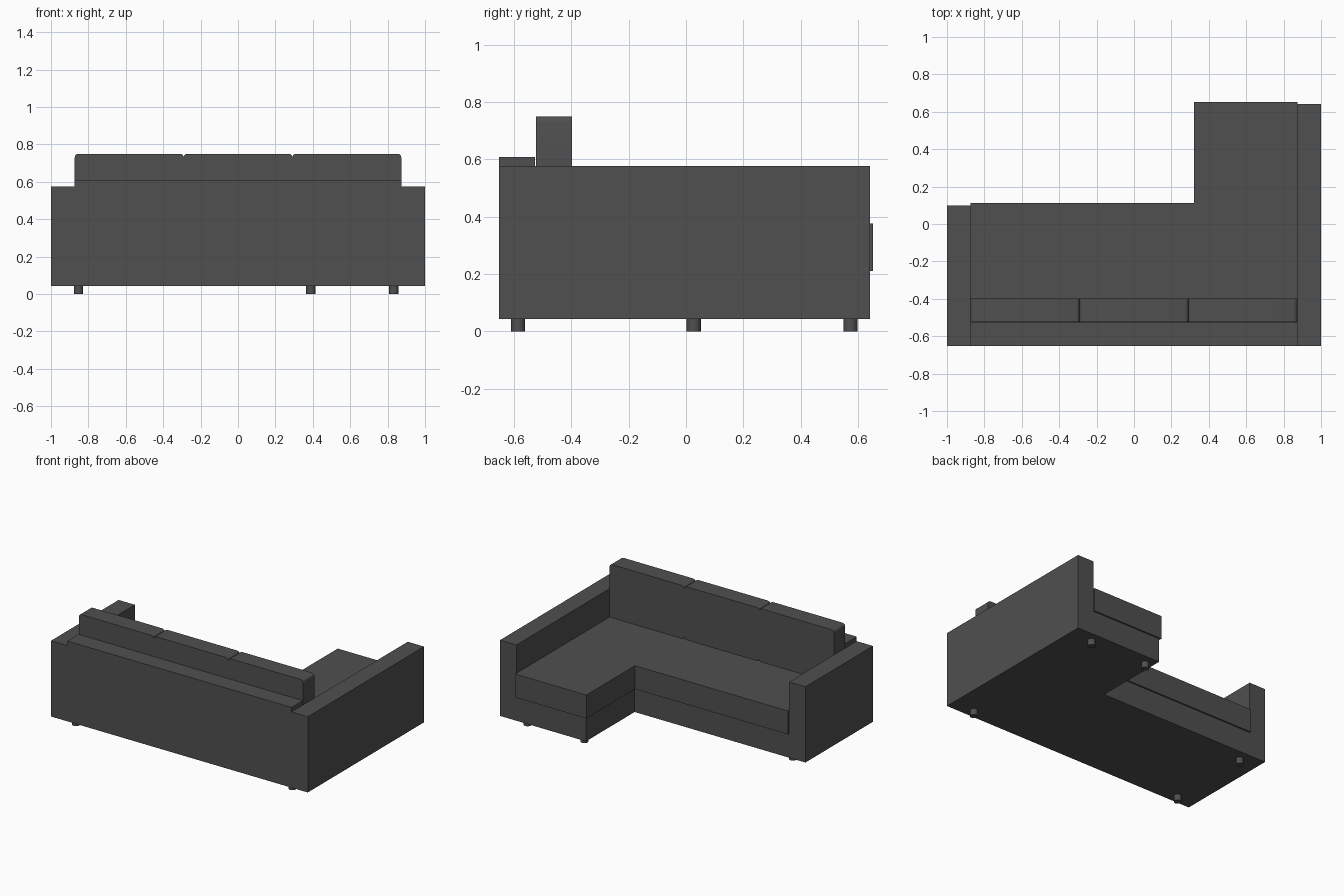
import bpy, bmesh
from math import pi, sin, cos

if "Cube" in bpy.data.objects:
    bpy.data.objects.remove(bpy.data.objects["Cube"])

fabric = bpy.data.materials.new("charcoal_fabric")
fabric.diffuse_color = (0.08, 0.08, 0.08, 1)
fabric.use_nodes = True
fabric.node_tree.nodes["Principled BSDF"].inputs["Base Color"].default_value = fabric.diffuse_color


def prism(name, pts, lo, hi, axis="z"):
    """Extrude a closed outline along z (points are x, y) or y (points are x, z)."""
    bm = bmesh.new()
    place = (lambda a, b: (a, b, lo)) if axis == "z" else (lambda a, b: (a, lo, b))
    face = bm.faces.new([bm.verts.new(place(a, b)) for a, b in pts])
    ext = bmesh.ops.extrude_face_region(bm, geom=[face])
    move = (0, 0, hi - lo) if axis == "z" else (0, hi - lo, 0)
    verts = [g for g in ext["geom"] if isinstance(g, bmesh.types.BMVert)]
    bmesh.ops.translate(bm, verts=verts, vec=move)
    bmesh.ops.recalc_face_normals(bm, faces=bm.faces[:])
    mesh = bpy.data.meshes.new(name)
    bm.to_mesh(mesh)
    bm.free()
    mesh.materials.append(fabric)
    obj = bpy.data.objects.new(name, mesh)
    bpy.context.collection.objects.link(obj)
    return obj


def rect(x0, x1, y0, y1):
    return [(x0, y0), (x1, y0), (x1, y1), (x0, y1)]


def l_shape(step_x, short_y, long_y):
    return [(-IN, BACK), (IN, BACK), (IN, long_y), (step_x, long_y),
            (step_x, short_y), (-IN, short_y)]


def rounded(x0, x1, z0, z1, r, n=5):
    corners = [(x1 - r, z1 - r), (x0 + r, z1 - r), (x0 + r, z0 + r), (x1 - r, z0 + r)]
    return [(cx + r * cos(a), cz + r * sin(a))
            for k, (cx, cz) in enumerate(corners)
            for a in [(k + i / n) * pi / 2 for i in range(n + 1)]]


IN = 0.873                      # inner face of the arms
REAR, BACK = -0.652, -0.527     # outer and inner face of the backrest
FLOOR, SEAT_Z, SEAT_TOP = 0.043, 0.211, 0.376

# Frame: L-shaped base, backrest and two arms
prism("base", l_shape(0.33, 0.10, 0.641), FLOOR, SEAT_Z)
prism("backrest", rect(-IN, IN, REAR, BACK), FLOOR, 0.608)
prism("short_arm", rect(-1, -IN, REAR, 0.10), FLOOR, 0.576)
prism("long_arm", rect(IN, 1, REAR, 0.641), FLOOR, 0.576)

# L-shaped seat cushion, slightly overhanging the base
prism("seat_cushion", l_shape(0.32, 0.111, 0.652), SEAT_Z, SEAT_TOP)

# Three back cushions with rounded corners
w = 2 * IN / 3
for i in range(3):
    x = -IN + i * w
    cushion = prism(f"back_cushion_{i + 1}", rounded(x, x + w, SEAT_TOP, 0.75, 0.02),
                    -0.523, -0.397, "y")
    bpy.ops.object.select_all(action="DESELECT")
    cushion.select_set(True)
    bpy.context.view_layer.objects.active = cushion
    bpy.ops.object.shade_smooth_by_angle()

# Short round legs
for i, (x, y) in enumerate([(-0.852, -0.585), (0.833, -0.585), (-0.852, 0.027),
                            (0.389, 0.574), (0.833, 0.574)]):
    bpy.ops.mesh.primitive_cylinder_add(vertices=24, radius=0.0245, depth=FLOOR,
                                        location=(x, y, FLOOR / 2))
    bpy.context.object.name = f"leg_{i + 1}"
    bpy.context.object.data.materials.append(fabric)
    bpy.ops.object.shade_smooth_by_angle()
